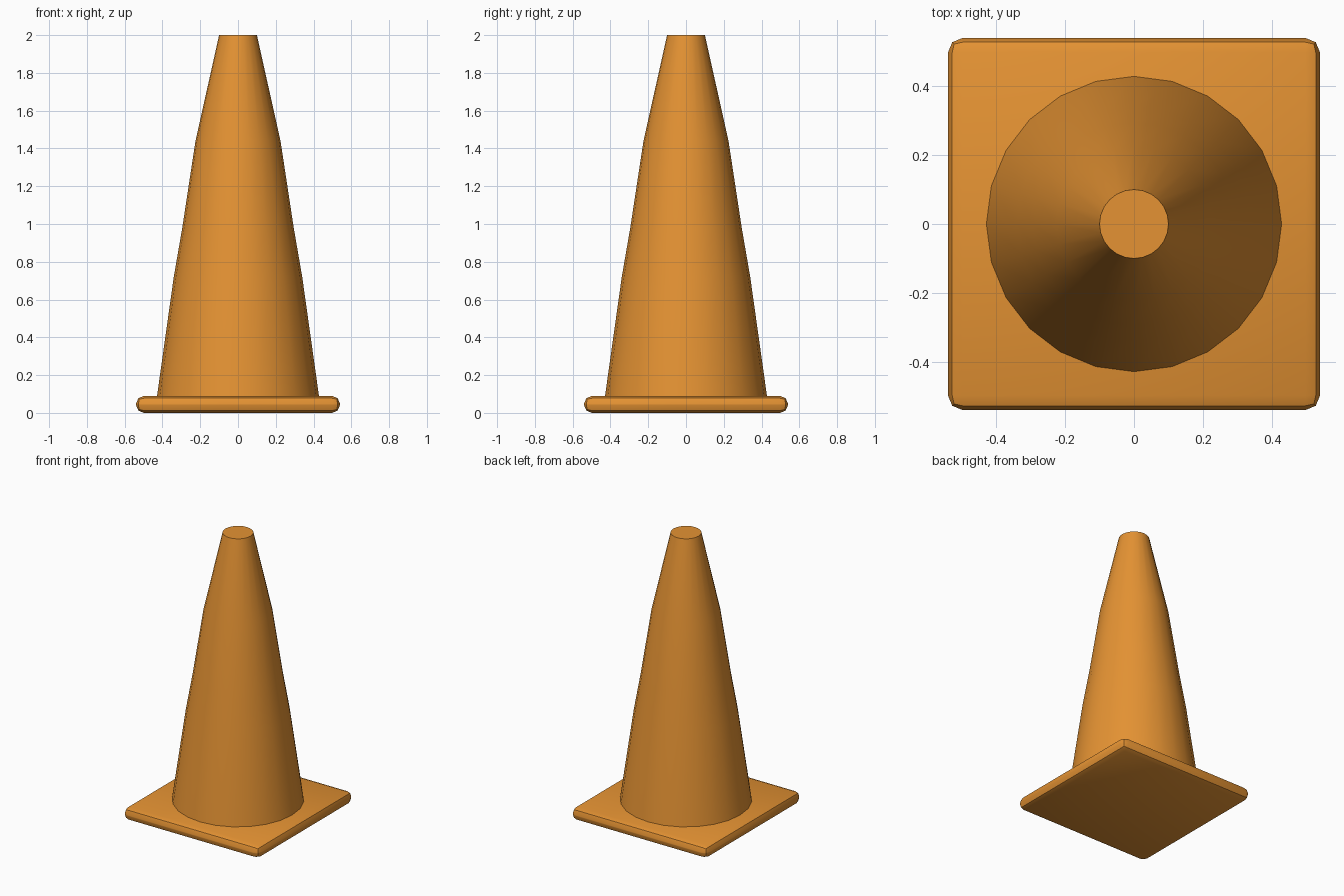
import bpy
import bmesh
from math import cos, sin, tau, radians

default = bpy.data.objects.get("Cube")
if default:
    bpy.data.objects.remove(default, do_unlink=True)

COLOUR = (0.78, 0.29, 0.033, 1.0)
SIDES = 24
BASE_SIZE, BASE_HEIGHT, BEVEL = 1.08, 0.09, 0.042
# Radius and height of each ring, bottom to top
PROFILE = [(0.43, 0.08), (0.34, 0.72), (0.295, 0.98), (0.225, 1.44), (0.1, 2.0)]

orange = bpy.data.materials.new("orange plastic")
orange.use_nodes = True
orange.diffuse_color = COLOUR
orange.node_tree.nodes["Principled BSDF"].inputs["Base Color"].default_value = COLOUR


def add_part(name, bm):
    bmesh.ops.recalc_face_normals(bm, faces=bm.faces)
    mesh = bpy.data.meshes.new(name)
    bm.to_mesh(mesh)
    bm.free()
    mesh.materials.append(orange)
    part = bpy.data.objects.new(name, mesh)
    bpy.context.collection.objects.link(part)
    bpy.ops.object.select_all(action="DESELECT")
    part.select_set(True)
    bpy.context.view_layer.objects.active = part
    bpy.ops.object.shade_smooth_by_angle(angle=radians(30))
    return part


# Square base slab with rounded edges
bm = bmesh.new()
bmesh.ops.create_cube(bm, size=1)
bmesh.ops.scale(bm, vec=(BASE_SIZE, BASE_SIZE, BASE_HEIGHT), verts=bm.verts)
bmesh.ops.translate(bm, vec=(0, 0, BASE_HEIGHT / 2), verts=bm.verts)
bmesh.ops.bevel(bm, geom=bm.edges[:], offset=BEVEL, segments=2,
                profile=0.5, affect="EDGES")
add_part("base", bm)

# Tapered body lofted through the profile rings, with closed ends
bm = bmesh.new()
rings = [[bm.verts.new((r * cos(tau * i / SIDES), r * sin(tau * i / SIDES), z))
          for i in range(SIDES)] for r, z in PROFILE]
for low, high in zip(rings, rings[1:]):
    for i in range(SIDES):
        j = (i + 1) % SIDES
        bm.faces.new((low[i], low[j], high[j], high[i]))
bm.faces.new(rings[0][::-1])
bm.faces.new(rings[-1])
add_part("cone_body", bm)
